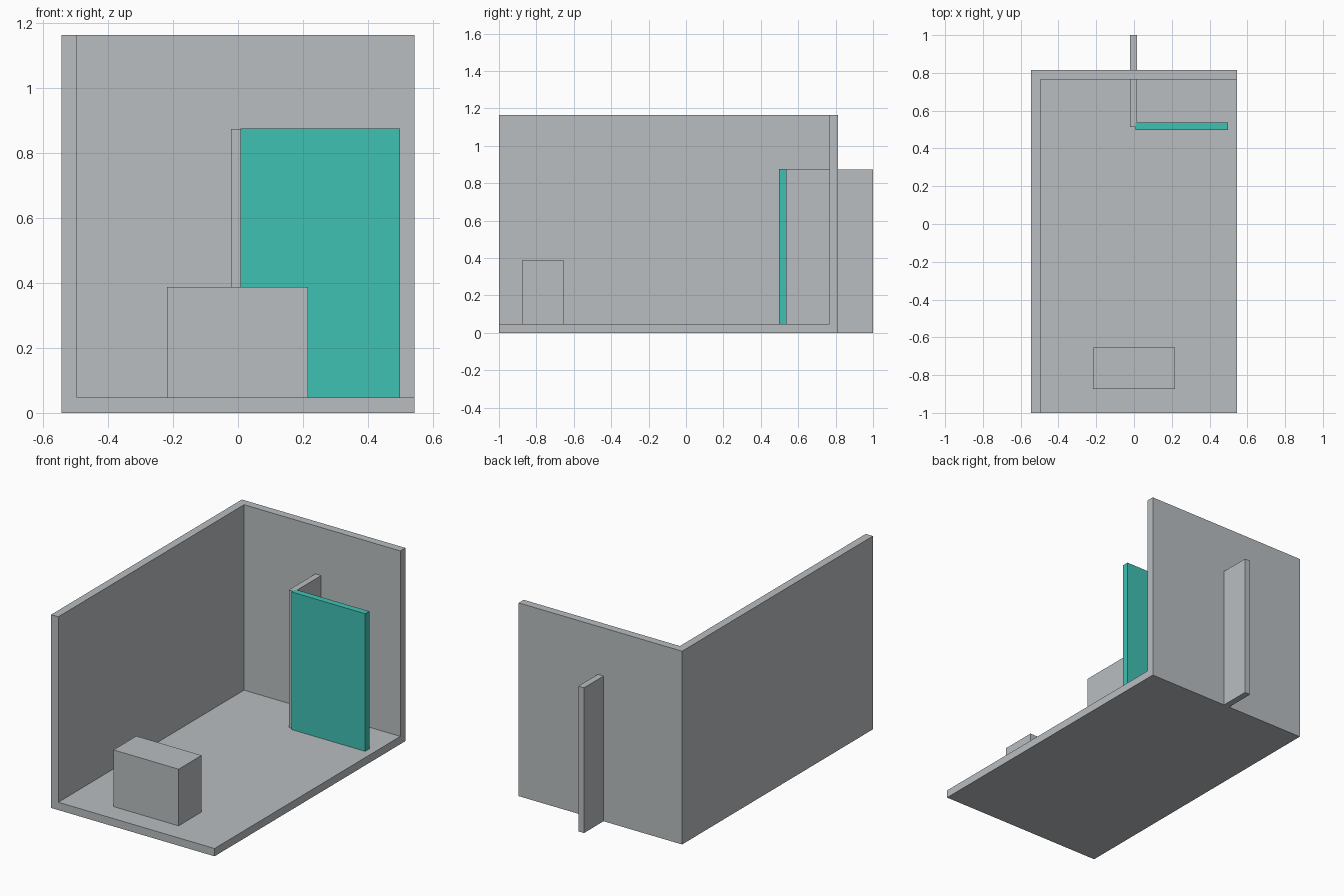
import bpy

if "Cube" in bpy.data.objects:
    bpy.data.objects.remove(bpy.data.objects["Cube"])


def material(name, rgb):
    mat = bpy.data.materials.new(name)
    mat.diffuse_color = (*rgb, 1.0)
    mat.use_nodes = True
    mat.node_tree.nodes["Principled BSDF"].inputs["Base Color"].default_value = mat.diffuse_color
    return mat


grey = material("light grey", (0.49, 0.515, 0.527))
teal = material("teal", (0.051, 0.533, 0.451))


def box(name, x, y, z, mat):
    """Axis-aligned box from its (min, max) range on each axis."""
    spans = (x, y, z)
    bpy.ops.mesh.primitive_cube_add(size=1, location=[(a + b) / 2 for a, b in spans])
    obj = bpy.context.object
    obj.name = name
    obj.scale = [b - a for a, b in spans]
    bpy.ops.object.transform_apply(location=False, rotation=False, scale=True)
    obj.data.materials.append(mat)
    return obj


# Room shell: floor, left wall and back wall, left over after cutting the interior
shell = box("room_shell", (-0.544, 0.544), (-1.0, 0.814), (0.0, 1.163), grey)
interior = box("interior_cutter", (-0.496, 0.8), (-1.3, 0.766), (0.047, 1.5), grey)
interior.hide_render = True
interior.hide_viewport = True
interior.display_type = 'WIRE'
cut = shell.modifiers.new("interior", 'BOOLEAN')
cut.operation = 'DIFFERENCE'
cut.solver = 'EXACT'
cut.object = interior

# Low block standing near the open end
box("block", (-0.218, 0.216), (-0.873, -0.655), (0.047, 0.388), grey)

# Upright partition passing through the back wall
box("partition", (-0.021, 0.017), (0.513, 1.0), (0.0, 0.874), grey)

# Coloured panel joined to the partition's inner end
box("panel", (0.008, 0.498), (0.498, 0.537), (0.001, 0.875), teal)
